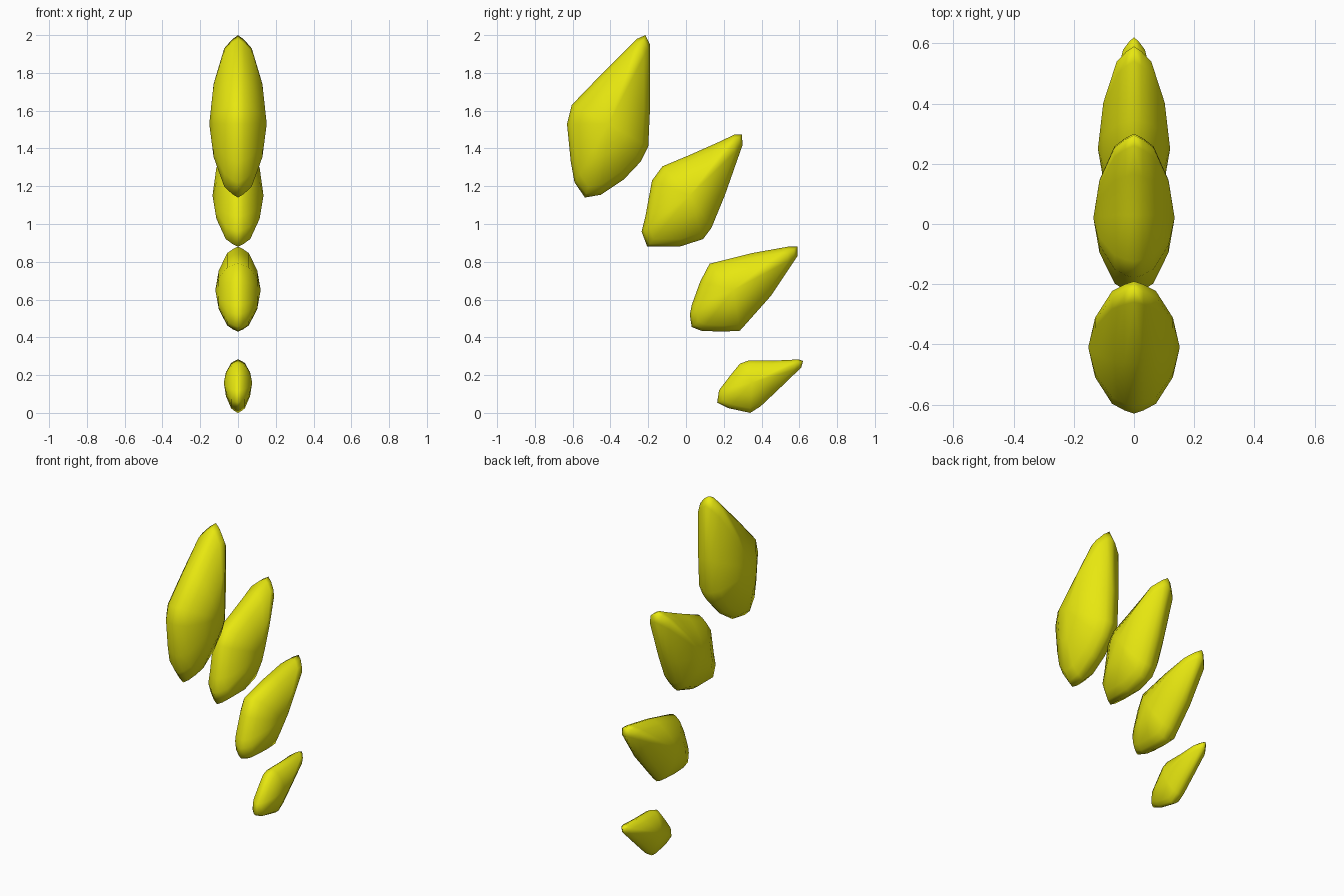
import bpy, bmesh

yellow = bpy.data.materials.new("yellow")
yellow.diffuse_color = (0.8, 0.8, 0.005, 1)

# Swelling of each side: (outline scale, fraction of half width)
SWELL = [(0.95, 0.21), (0.85, 0.48), (0.45, 0.85)]


def spike(name, centre, half_width, outline):
    """Rounded spike: a side outline swollen to both sides of x = 0."""
    cy, cz = centre
    n = len(outline)
    bm = bmesh.new()

    def ring(scale, x):
        return [bm.verts.new((x, cy + (y - cy) * scale, cz + (z - cz) * scale))
                for y, z in outline]

    rim = ring(1, 0)
    for side in (-1, 1):
        prev = rim
        for scale, f in SWELL:
            cur = ring(scale, side * half_width * f)
            for i in range(n):
                j = (i + 1) % n
                bm.faces.new((prev[i], prev[j], cur[j], cur[i]))
            prev = cur
        peak = bm.verts.new((side * half_width, cy, cz))
        for i in range(n):
            bm.faces.new((prev[i], prev[(i + 1) % n], peak))
    bmesh.ops.recalc_face_normals(bm, faces=bm.faces)
    for f in bm.faces:
        f.smooth = True
    mesh = bpy.data.meshes.new(name)
    bm.to_mesh(mesh)
    bm.free()
    mesh.materials.append(yellow)
    bpy.context.collection.objects.link(bpy.data.objects.new(name, mesh))


# Row of spikes, from the tall upper one to the small lower one
spike("top_spike", (-0.41, 1.53), 0.152, [
    (-0.215, 2.0), (-0.26, 1.98), (-0.46, 1.78), (-0.605, 1.63), (-0.63, 1.53),
    (-0.61, 1.33), (-0.59, 1.22), (-0.535, 1.14), (-0.45, 1.155), (-0.33, 1.235),
    (-0.24, 1.33), (-0.20, 1.41), (-0.19, 1.62), (-0.19, 1.95)])
spike("upper_spike", (0.02, 1.15), 0.135, [
    (0.295, 1.475), (0.26, 1.475), (0.165, 1.43), (0.03, 1.37), (-0.125, 1.305),
    (-0.18, 1.23), (-0.215, 1.04), (-0.235, 0.96), (-0.205, 0.88), (-0.035, 0.88),
    (0.09, 0.92), (0.135, 0.98), (0.205, 1.15), (0.30, 1.42)])
spike("lower_spike", (0.25, 0.65), 0.12, [
    (0.59, 0.88), (0.54, 0.88), (0.345, 0.845), (0.125, 0.79), (0.075, 0.695),
    (0.03, 0.57), (0.02, 0.52), (0.03, 0.455), (0.08, 0.435), (0.19, 0.43),
    (0.285, 0.435), (0.33, 0.485), (0.45, 0.62), (0.59, 0.83)])
spike("bottom_spike", (0.35, 0.16), 0.075, [
    (0.62, 0.275), (0.595, 0.283), (0.47, 0.277), (0.33, 0.277), (0.285, 0.26),
    (0.24, 0.205), (0.175, 0.12), (0.165, 0.055), (0.225, 0.025), (0.34, 0.0),
    (0.395, 0.035), (0.48, 0.115), (0.61, 0.24)])
